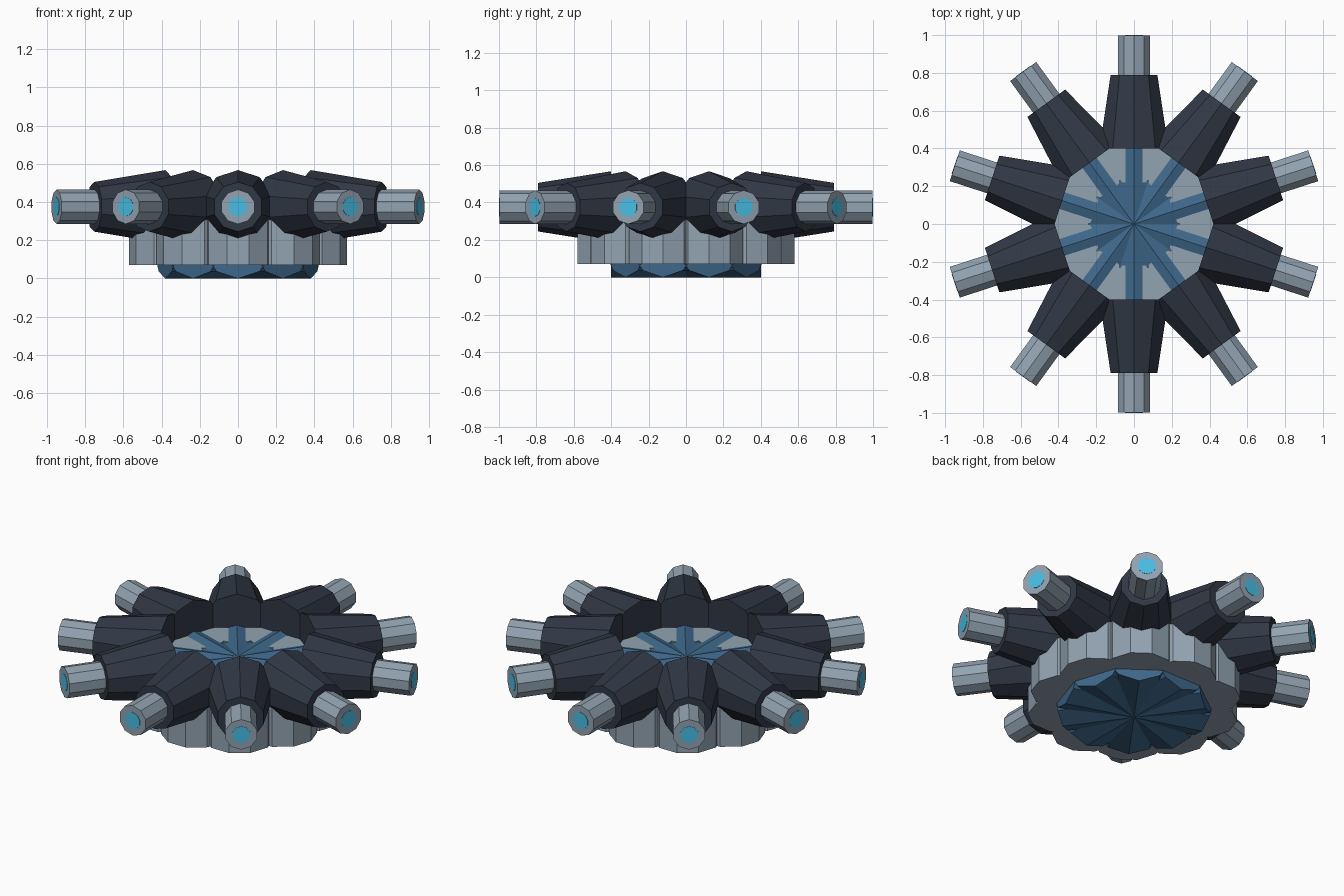
import bpy, bmesh, math
from mathutils import Vector

if "Cube" in bpy.data.objects:
    bpy.data.objects.remove(bpy.data.objects["Cube"])

SIDES = 10      # sides of every tube
ARMS = 10       # arms around the hub
AXIS_Z = 0.375  # height of the arm axes


def material(name, srgb):
    m = bpy.data.materials.new(name)
    lin = [((c / 255 + 0.055) / 1.055) ** 2.4 for c in srgb]
    m.diffuse_color = (*lin, 1)
    m.use_nodes = True
    m.node_tree.nodes["Principled BSDF"].inputs["Base Color"].default_value = m.diffuse_color
    return m


STEEL = material("pale steel", (146, 163, 177))
DARK = material("dark slate", (49, 56, 69))
BLUE = material("deep blue", (62, 104, 139))
CYAN = material("glowing cyan", (72, 190, 228))


def tube(name, start, end, r0, r1, first, mat):
    """Capped frustum from start to end; its first corner points along 'first'."""
    start, end, u = Vector(start), Vector(end), Vector(first).normalized()
    v = (end - start).normalized().cross(u)
    bm = bmesh.new()
    rings = []
    for c, r in ((start, r0), (end, r1)):
        ring = []
        for i in range(SIDES):
            a = 2 * math.pi * i / SIDES
            ring.append(bm.verts.new(c + r * (math.cos(a) * u + math.sin(a) * v)))
        rings.append(ring)
    for i in range(SIDES):
        j = (i + 1) % SIDES
        bm.faces.new((rings[0][i], rings[0][j], rings[1][j], rings[1][i]))
    bm.faces.new(rings[0][::-1])
    bm.faces.new(rings[1])
    bmesh.ops.recalc_face_normals(bm, faces=bm.faces)
    me = bpy.data.meshes.new(name)
    bm.to_mesh(me)
    bm.free()
    me.materials.append(mat)
    ob = bpy.data.objects.new(name, me)
    bpy.context.collection.objects.link(ob)
    return ob


UP = (0, 0, 1)
for k in range(ARMS):
    a = math.pi / 2 + 2 * math.pi * k / ARMS

    def at(r, z):
        return (r * math.cos(a), r * math.sin(a), z)

    # tapered dark sleeve, barrel and its glowing muzzle
    tube(f"arm_sleeve_{k}", at(0.40, AXIS_Z), at(0.79, AXIS_Z), 0.192, 0.13, UP, DARK)
    tube(f"barrel_{k}", at(0.60, AXIS_Z), at(0.998, AXIS_Z), 0.09, 0.09, UP, STEEL)
    tube(f"muzzle_plate_{k}", at(0.996, AXIS_Z), at(1.0, AXIS_Z), 0.05, 0.05, UP, CYAN)
    # upright drum, together forming the scalloped base
    tube(f"base_drum_{k}", at(0.40, 0.07), at(0.40, 0.365), 0.19, 0.19, (1, 0, 0), STEEL)
    # spoke of the blue core, poking through the base above and below
    tube(f"core_spoke_{k}", at(0.0, 0.19), at(0.40, 0.19), 0.19, 0.19, UP, BLUE)
